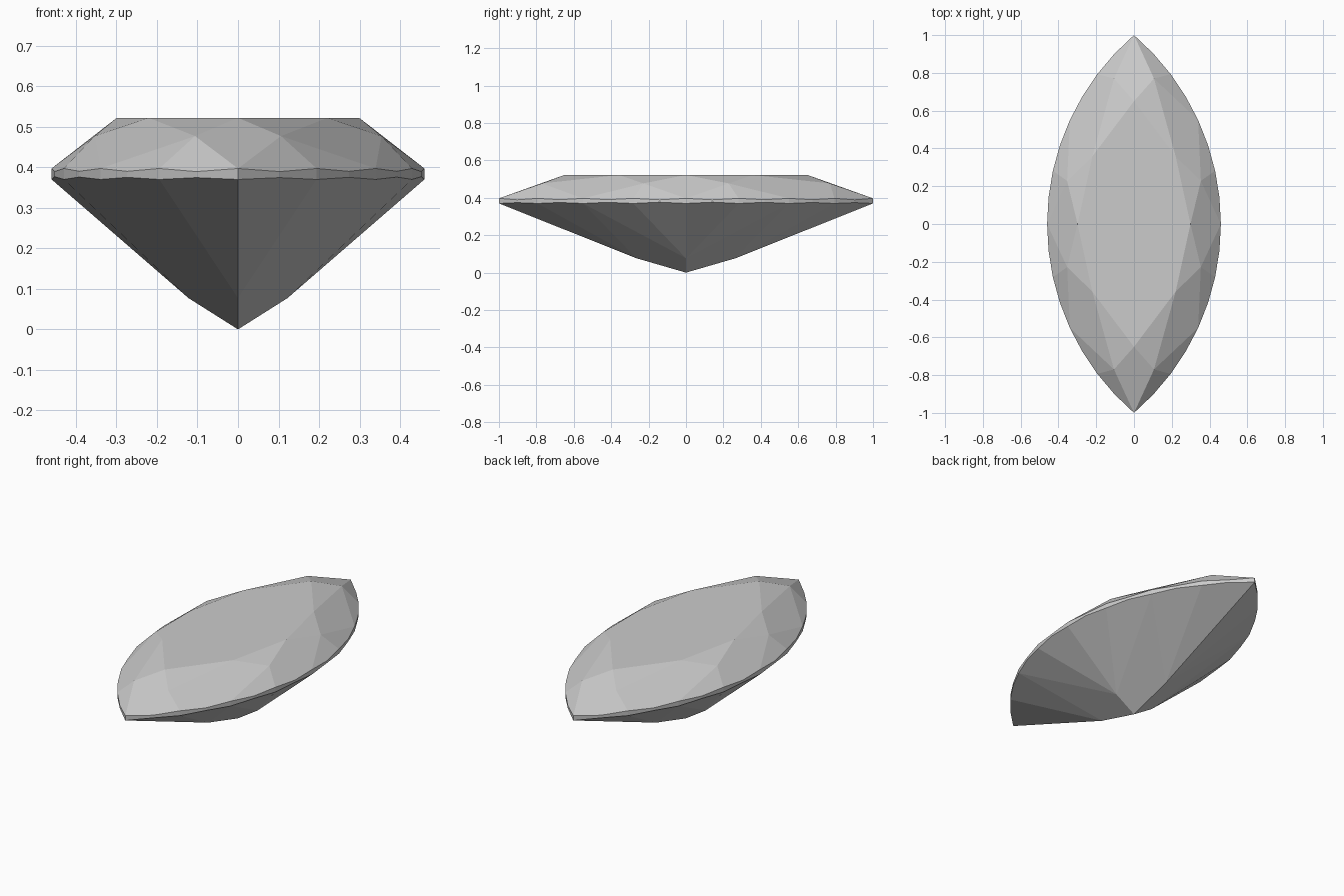
import bpy, bmesh, math
from mathutils import Vector

if "Cube" in bpy.data.objects:
    bpy.data.objects.remove(bpy.data.objects["Cube"])

HALF_W = 0.46
TABLE_Z, STAR_Z, TOP_Z, LOW_Z, INNER_Z = 0.522, 0.477, 0.397, 0.37, 0.077
R = (1 + HALF_W ** 2) / (2 * HALF_W)      # radius of each side arc
HALF_ANGLE = math.asin(1 / R)


def outline(i):
    """Point i of 32 on the pointed-oval outline, counter-clockwise from +x."""
    i %= 32
    k = min(i % 16, 16 - i % 16)           # 0 = side, 8 = tip
    a = HALF_ANGLE * k / 8
    x = R * math.cos(a) - (R - HALF_W)
    y = R * math.sin(a)
    return (x if i < 8 or i > 24 else -x), (y if i < 16 else -y)


def at(i, scale, z):
    x, y = outline(i)
    return Vector((x * scale, y * scale, z))


def on_plane(i, a, b, c):
    """Outline point i raised onto the plane through a, b, c."""
    n = (b - a).cross(c - a)
    x, y = outline(i)
    return Vector((x, y, a.z - (n.x * (x - a.x) + n.y * (y - a.y)) / n.z))


# Facet corner rings
table_p = [at(4 * j, 0.65, TABLE_Z) for j in range(8)]
star_p = []
for sx, sy in ((1, 1), (-1, 1), (-1, -1), (1, -1)):
    pair = [Vector((0.354 * sx, 0.228 * sy, STAR_Z)),
            Vector((0.106 * sx, 0.77 * sy, STAR_Z))]
    star_p += pair if sx * sy > 0 else pair[::-1]
inner_p = [at(8 * q, 0.265, INNER_Z) for q in range(4)]


def girdle_ring(z, apex_for):
    """Even points sit at z, odd points scallop onto their facet plane."""
    ring = []
    for i in range(32):
        if i % 2 == 0:
            ring.append(at(i, 1, z))
        else:
            ring.append(on_plane(i, apex_for(i), at(i - 1, 1, z), at(i + 1, 1, z)))
    return ring


bm = bmesh.new()
add = lambda pts: [bm.verts.new(p) for p in pts]
table, star, inner = add(table_p), add(star_p), add(inner_p)
top = add(girdle_ring(TOP_Z, lambda i: star_p[i // 4]))
low = add(girdle_ring(LOW_Z, lambda i: inner_p[((i + 4) // 8) % 4]))
culet = bm.verts.new((0, 0, 0))
face = bm.faces.new

# Crown: table, star, kite and upper girdle facets
face(table)
for j in range(8):
    k = 4 * j
    face((table[j], star[j], table[(j + 1) % 8]))
    face((table[j], star[j - 1], top[k], star[j]))
    for s in (k, k + 2):
        face((star[j], top[s], top[s + 1], top[(s + 2) % 32]))

# Girdle band
for i in range(32):
    n = (i + 1) % 32
    face((low[i], low[n], top[n], top[i]))

# Pavilion: lower girdle facets fan to four corners, four kites to the culet
for s in range(16):
    q = ((s + 2) // 4) % 4
    face((inner[q], low[(2 * s + 2) % 32], low[2 * s + 1], low[2 * s]))
for q in range(4):
    face((culet, inner[(q + 1) % 4], low[8 * q + 4], inner[q]))

bmesh.ops.recalc_face_normals(bm, faces=bm.faces[:])
mesh = bpy.data.meshes.new("cut_gem")
bm.to_mesh(mesh)
bm.free()
gem = bpy.data.objects.new("cut_gem", mesh)
bpy.context.collection.objects.link(gem)
